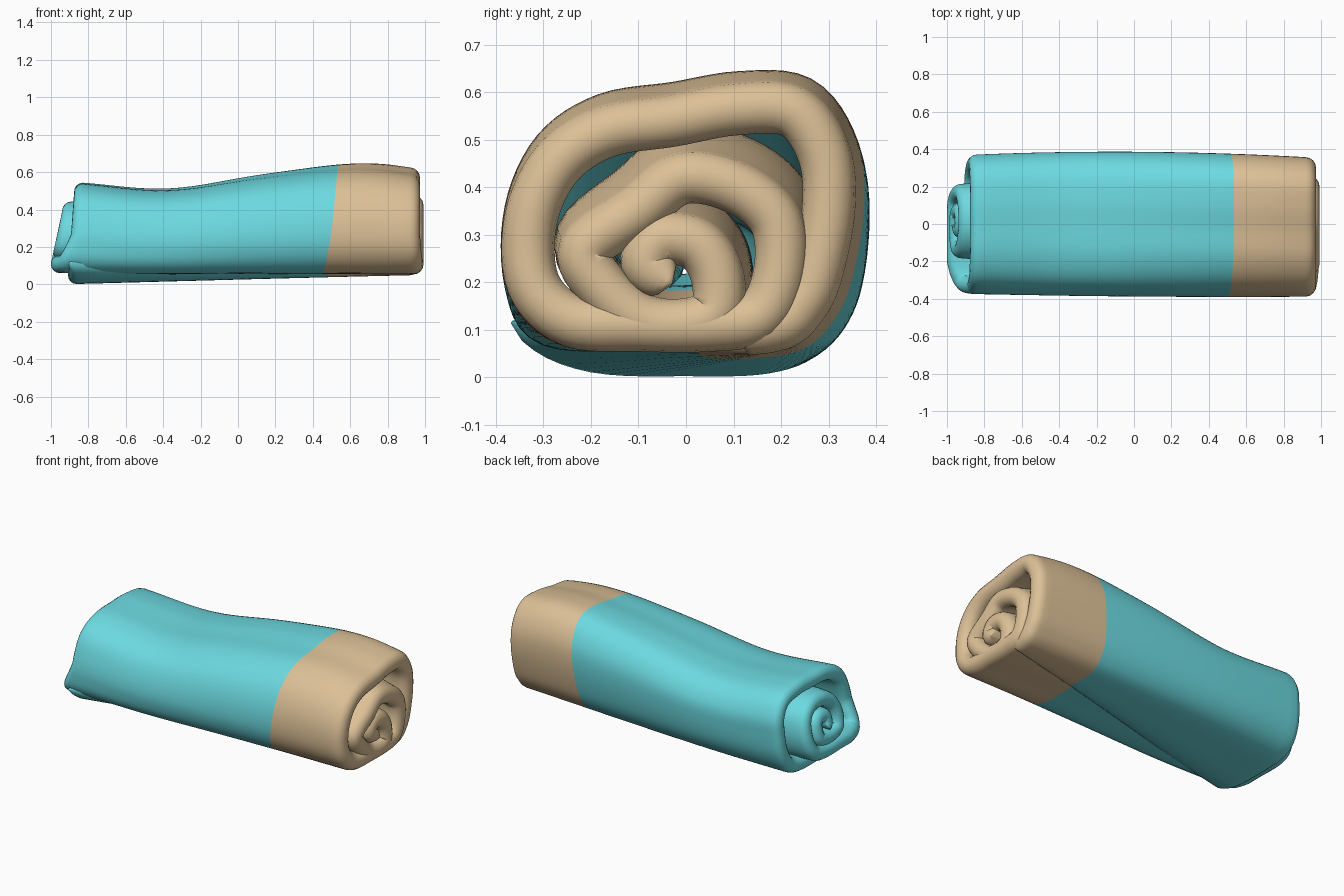
import bpy, bmesh, math
from mathutils import Vector

if "Cube" in bpy.data.objects:
    bpy.data.objects.remove(bpy.data.objects["Cube"])

# Rolled-up spiral (y, z) at each end, outer edge first, core last
LEFT = [(-.365, .118), (-.2, .055), (0, .047), (.16, .052), (.25, .09), (.30, .18), (.315, .3),
        (.31, .4), (.25, .485), (.12, .515), (0, .515), (-.15, .505), (-.26, .45), (-.31, .34),
        (-.325, .22), (-.29, .12), (-.1, .11), (.05, .11), (.13, .14), (.16, .23), (.14, .33),
        (.07, .385), (-.03, .385), (-.1, .34), (-.13, .27), (-.12, .2), (-.06, .175), (.02, .175),
        (.06, .2), (.06, .27), (.03, .3), (-.02, .29), (-.03, .25), (-.01, .23)]
RIGHT = [(.12, .105), (.15, .105), (.18, .11), (.205, .12), (.23, .145), (.265, .21), (.295, .36),
         (.285, .485), (.22, .575), (.1, .58), (-.03, .555), (-.17, .53), (-.27, .46), (-.325, .34),
         (-.32, .2), (-.24, .12), (-.1, .11), (.05, .11), (.15, .13), (.19, .22), (.18, .33),
         (.1, .4), (-.01, .42), (-.1, .35), (-.205, .27), (-.17, .19), (-.09, .12), (0, .11),
         (.06, .14), (.06, .22), (.02, .28), (-.05, .29), (-.08, .24), (-.03, .2)]
STEPS = 6        # samples per spiral segment
BODY, BAND = 28, 12   # columns along the length of each colour
ARC = 8          # rounded hem


def smooth_path(pts):
    p = [Vector(q) for q in pts]
    p = [2 * p[0] - p[1]] + p + [2 * p[-1] - p[-2]]
    out = []
    for i in range(1, len(p) - 2):
        a, b, c, d = p[i - 1:i + 3]
        for k in range(STEPS):
            t = k / STEPS
            out.append(.5 * (2 * b + (c - a) * t + (2 * a - 5 * b + 4 * c - d) * t * t
                             + (3 * b - a - 3 * c + d) * t ** 3))
    return out + [p[-2]]


left, right = smooth_path(LEFT), smooth_path(RIGHT)
N = len(left)


def hump(x, mid, width):
    return math.exp(-((x - mid) / width) ** 2)


def centre(i, x):
    """Middle of the cloth layer at spiral sample i, with sag and bulge."""
    i = min(max(i, 0), N - 1)
    f = min(max((x + .9) / 1.85, 0), 1)
    q = left[i].lerp(right[i], f)
    bulge = max(0, 1 - x * x)
    # inner layers swell to fill the roll away from its ends
    core = min(max((i / STEPS - 17) / 3, 0), 1)
    swell = 1 + .16 * core * max(0, 1 - x ** 4)
    q = Vector((q.x * swell, .11 + (q.y - .11) * swell))
    sag = 1 - .15 * hump(x, -.38, .42) + .045 * hump(x, .6, .28) - .055 * hump(x, 1, .16)
    base = .05 + .06 * f
    z = base + (q.y - base) * sag if q.y > base else q.y
    return Vector((q.x * (1 + .06 * bulge) + .01 * bulge, z))


def normal(i, x):
    t = (centre(i + 1, x) - centre(i - 1, x)).normalized()
    return Vector((-t.y, t.x))


def ring(i):
    """Stadium-shaped section of the cloth across its full width."""
    d = min(i, N - 1 - i) / 4
    taper = 1 if d >= 1 else max(.06, math.sqrt(1 - (1 - d) ** 2))
    inner = min(max((i / STEPS - 13.5) / 2, 0), 1)
    zl = left[i].y
    x0 = (-.905 + .07 * (zl - .1)) * (1 - inner) + (-1 + .22 * max(zl - .115, 0)) * inner
    x1 = .973 + .019 * inner
    h0, h1 = .046 * taper, .056 * taper
    a, b = x0 + h0, x1 - h1
    split = .445 + .115 * (centre(i, .47).y - .06) + .03 * (1 - inner)
    xs = [a + (split - a) * k / BODY for k in range(BODY)]
    xs += [split + (b - split) * k / BAND for k in range(BAND + 1)]
    half = lambda x: h0 + (h1 - h0) * (x - a) / (b - a)
    spec = [(x, x, half(x)) for x in xs]
    spec += [(b, b + h1 * math.sin(math.pi * k / ARC), h1 * math.cos(math.pi * k / ARC)) for k in range(1, ARC)]
    spec += [(x, x, -half(x)) for x in reversed(xs)]
    spec += [(a, a - h0 * math.sin(math.pi * k / ARC), -h0 * math.cos(math.pi * k / ARC)) for k in range(1, ARC)]
    out = []
    for xc, x, off in spec:
        q = centre(i, xc) + normal(i, xc) * off
        out.append((x, q.x, max(q.y, 0)))
    return out


def material(name, colour):
    m = bpy.data.materials.new(name)
    m.diffuse_color = colour
    m.use_nodes = True
    m.node_tree.nodes["Principled BSDF"].inputs["Base Color"].default_value = m.diffuse_color
    return m


# Rolled towel
bm = bmesh.new()
rings = [[bm.verts.new(p) for p in ring(i)] for i in range(N)]
M = len(rings[0])
tan_end = BODY + 2 * BAND + ARC
for r, s in zip(rings, rings[1:]):
    for j in range(M):
        k = (j + 1) % M
        face = bm.faces.new((r[j], r[k], s[k], s[j]))
        face.material_index = int(BODY <= j < tan_end)

# Close the two rolled edges with strips
cols = BODY + BAND + 1
for r in (rings[0], rings[-1]):
    top, bottom = r[:cols], list(reversed(r[cols + ARC - 1:2 * cols + ARC - 1]))
    for j in range(cols - 1):
        face = bm.faces.new((top[j], top[j + 1], bottom[j + 1], bottom[j]))
        face.material_index = int(j >= BODY)
    bm.faces.new(r[cols - 1:cols + ARC]).material_index = 1
    bm.faces.new(r[2 * cols + ARC - 2:] + [r[0]])
bmesh.ops.recalc_face_normals(bm, faces=bm.faces)
for f in bm.faces:
    f.smooth = True
mesh = bpy.data.meshes.new("rolled_towel")
bm.to_mesh(mesh)
bm.free()
mesh.materials.append(material("turquoise_cloth", (.15, .70, .75, 1)))
mesh.materials.append(material("tan_cloth", (.72, .53, .31, 1)))
towel = bpy.data.objects.new("rolled_towel", mesh)
bpy.context.collection.objects.link(towel)
